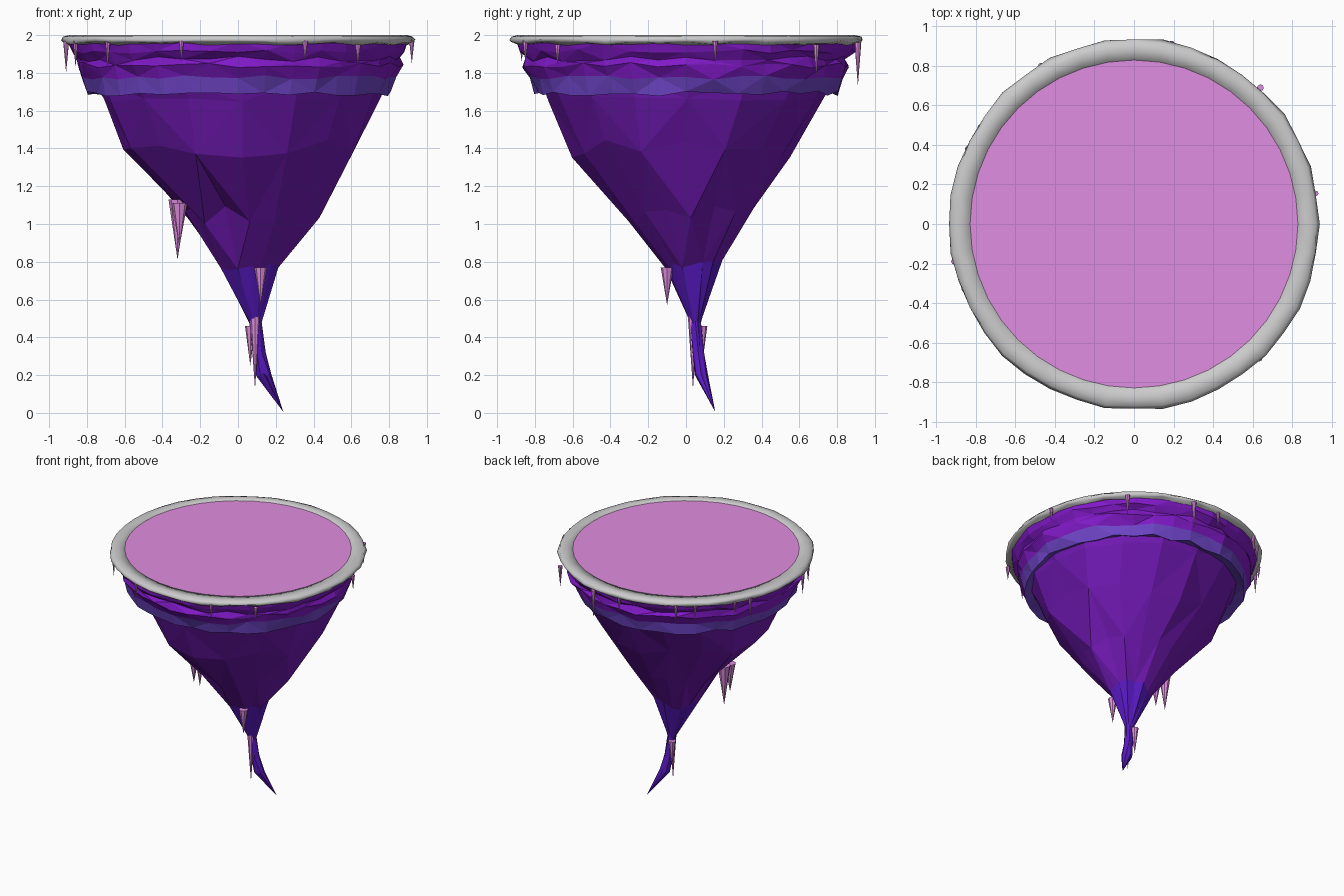
import bpy, bmesh, math, random

if "Cube" in bpy.data.objects:
    bpy.data.objects.remove(bpy.data.objects["Cube"])

random.seed(7)


def material(name, rgb):
    m = bpy.data.materials.new(name)
    m.diffuse_color = (*rgb, 1)
    m.use_nodes = True
    m.node_tree.nodes["Principled BSDF"].inputs["Base Color"].default_value = m.diffuse_color
    return m


PINK = material("pink crystal", (0.75, 0.27, 0.75))
PURPLE = material("purple rock", (0.22, 0.01, 0.58))
BLUE = material("blue edge rock", (0.16, 0.06, 0.58))
VIOLET = material("dark violet rock", (0.17, 0.01, 0.47))
INDIGO = material("indigo rock", (0.1, 0.01, 0.55))


def finish(name, bm, mats=()):
    bmesh.ops.remove_doubles(bm, verts=bm.verts, dist=0.0005)
    bmesh.ops.recalc_face_normals(bm, faces=bm.faces)
    me = bpy.data.meshes.new(name)
    bm.to_mesh(me)
    bm.free()
    for m in mats:
        me.materials.append(m)
    ob = bpy.data.objects.new(name, me)
    bpy.context.collection.objects.link(ob)
    return ob


def loft(name, rings, n, mats=(), cap=False):
    """Rings: (z, x min, x max, y min, y max, radial jitter, z jitter, material)."""
    bm = bmesh.new()
    rows = []
    for z, x0, x1, y0, y1, jr, jz, _ in rings:
        row = []
        for i in range(n):
            a = math.tau * i / n
            k = 1 + random.uniform(-jr, jr)
            row.append(bm.verts.new((
                (x0 + x1) / 2 + (x1 - x0) / 2 * k * math.cos(a),
                (y0 + y1) / 2 + (y1 - y0) / 2 * k * math.sin(a),
                z + random.uniform(-jz, jz))))
        rows.append(row)
    for r in range(len(rows) - 1):
        for i in range(n):
            j = (i + 1) % n
            a, b, c, d = rows[r][i], rows[r][j], rows[r + 1][j], rows[r + 1][i]
            # alternate the diagonals for a chipped, faceted look
            tris = ((a, b, c), (a, c, d)) if (i + r) % 2 else ((a, b, d), (b, c, d))
            for t in tris:
                bm.faces.new(t).material_index = rings[r][7]
    if cap:
        bm.faces.new(rows[0])
    return finish(name, bm, mats)


def circle(z, r, jr, jz, mat=0):
    return (z, -r, r, -r, r, jr, jz, mat)


# grass-like top disc
bm = bmesh.new()
bmesh.ops.create_circle(bm, cap_ends=True, segments=40, radius=0.832)
for v in bm.verts:
    v.co.z = 1.997
finish("top_disc", bm, [PINK])

# soft grey rim, drooping unevenly
rim = loft("rim", [
    circle(1.975, 0.828, 0, 0),
    circle(1.998, 0.83, 0, 0),
    circle(2.0, 0.895, 0.003, 0),
    circle(1.992, 0.927, 0.007, 0),
    circle(1.975, 0.94, 0.009, 0.003),
    circle(1.957, 0.925, 0.01, 0.01),
    circle(1.95, 0.885, 0.005, 0.008)], 40)
for p in rim.data.polygons:
    p.use_smooth = True

# ragged rock band below the rim
loft("rock_band", [
    circle(1.965, 0.9, 0.008, 0.005, 0),
    circle(1.915, 0.885, 0.014, 0.012, 0),
    circle(1.875, 0.85, 0.015, 0.015, 0),
    circle(1.84, 0.862, 0.018, 0.015, 0),
    circle(1.775, 0.83, 0.016, 0.012, 1),
    circle(1.69, 0.805, 0.018, 0.014, 1),
    circle(1.71, 0.74, 0.0, 0.004, 1)], 36, [PURPLE, BLUE])

# main rock cone narrowing into a bent tail
loft("rock_cone", [
    (1.75, -.765, .79, -.765, .79, .0, .0, 0),
    (1.66, -.72, .765, -.72, .74, .015, .02, 0),
    (1.40, -.605, .65, -.59, .56, .03, .05, 0),
    (1.05, -.29, .415, -.31, .36, .06, .05, 0),
    (0.78, -.10, .23, -.11, .18, .10, .03, 1),
    (0.48, .06, .122, .02, .08, .12, .01, 1),
    (0.32, .078, .145, .035, .095, .12, .01, 1),
    (0.20, .095, .175, .045, .115, .10, .01, 1),
    (0.005, .24, .24, .155, .155, 0, 0, 1)], 16, [VIOLET, INDIGO], cap=True)

# hanging crystals: x, y, top z, bottom z, radius
rim_spikes = [
    (-.91, -.19, 1.97, 1.80, .016), (-.84, .38, 1.97, 1.81, .016),
    (-.69, -.60, 1.97, 1.82, .014), (-.30, -.87, 1.97, 1.86, .014),
    (.355, -.85, 1.98, 1.86, .018), (.635, -.68, 1.95, 1.84, .016),
    (.92, .155, 1.97, 1.85, .014), (.64, .69, 1.95, 1.78, .017),
    (.19, .91, 1.96, 1.73, .018), (-.04, .91, 1.96, 1.83, .014),
    (-.47, .80, 1.97, 1.82, .016), (-.58, .71, 1.97, 1.84, .014),
    (-.78, .49, 1.96, 1.86, .013), (-.86, -.33, 1.97, 1.83, .014)]
low_spikes = [
    (-.32, -.03, 1.13, .81, .048), (-.31, -.12, 1.11, .88, .042),
    (.12, -.10, .77, .57, .034), (.09, .037, .55, .125, .03),
    (.065, .085, .46, .25, .028)]
for name, spikes in (("rim_crystal", rim_spikes), ("lower_crystal", low_spikes)):
    for x, y, top, bottom, r in spikes:
        bm = bmesh.new()
        bmesh.ops.create_cone(bm, cap_ends=True, segments=8, radius1=0, radius2=r,
                              depth=top - bottom)
        bmesh.ops.translate(bm, verts=bm.verts, vec=(x, y, (top + bottom) / 2))
        finish(name, bm, [PINK])
